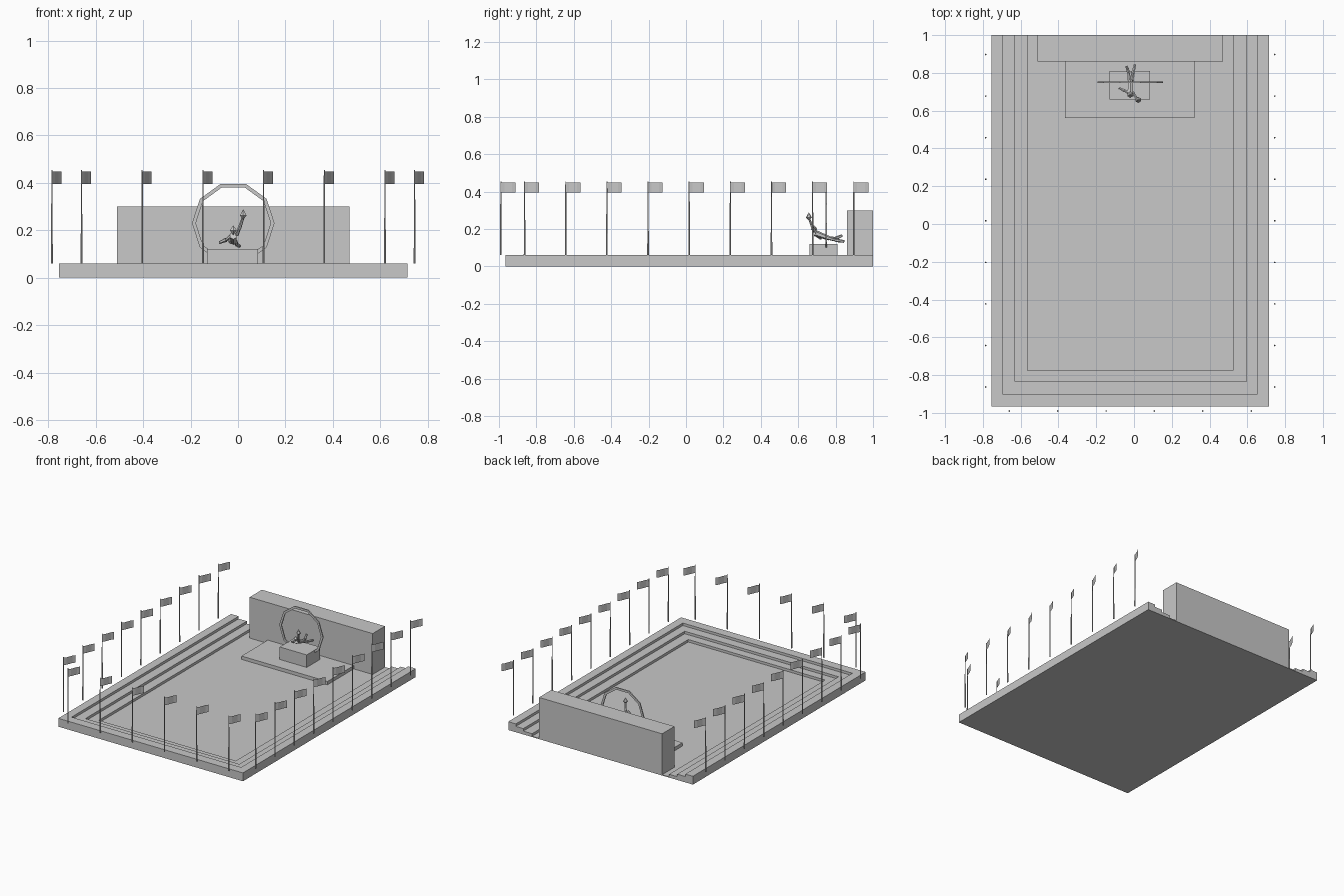
import bpy, bmesh, math
from mathutils import Vector

cube = bpy.data.objects.get("Cube")
if cube:
    bpy.data.objects.remove(cube, do_unlink=True)

GREY = (0.58, 0.58, 0.58, 1)
stone = bpy.data.materials.new("stone_grey")
stone.use_nodes = True
stone.diffuse_color = GREY
stone.node_tree.nodes["Principled BSDF"].inputs["Base Color"].default_value = GREY


def finish(name, bm, fix_normals=True):
    if fix_normals:
        bmesh.ops.recalc_face_normals(bm, faces=bm.faces)
    mesh = bpy.data.meshes.new(name)
    bm.to_mesh(mesh)
    bm.free()
    mesh.materials.append(stone)
    obj = bpy.data.objects.new(name, mesh)
    bpy.context.collection.objects.link(obj)
    return obj


def box(name, lo, hi):
    bm = bmesh.new()
    lo, hi = Vector(lo), Vector(hi)
    bmesh.ops.create_cube(bm, size=1)
    for v in bm.verts:
        v.co = (lo + hi) / 2 + v.co * (hi - lo)
    return finish(name, bm)


def rod(bm, a, b, r1, r2, sides=6):
    a, b = Vector(a), Vector(b)
    d = b - a
    new = bmesh.ops.create_cone(bm, cap_ends=True, segments=sides, radius1=r1,
                                radius2=r2, depth=d.length)["verts"]
    turn = d.to_track_quat('Z', 'Y')
    for v in new:
        v.co = (a + b) / 2 + turn @ v.co


def limb(name, points, r1, r2):
    bm = bmesh.new()
    for a, b in zip(points, points[1:]):
        rod(bm, a, b, r1, r2)
    return finish(name, bm)


def gem(name, centre, radius, up, down):
    bm = bmesh.new()
    c = Vector(centre)
    rod(bm, c, c + Vector((0, 0, up)), radius, 0)
    rod(bm, c, c - Vector((0, 0, down)), radius, 0)
    return finish(name, bm)


# Sunken court: a stepped profile swept round three sides, open at the back
BACK = 1.0
outlines = [(-0.755, 0.715, -0.965), (-0.695, 0.655, -0.9),
            (-0.63, 0.595, -0.835), (-0.565, 0.525, -0.775)]
profile = [(0, 0)]
for i in range(3):
    top = 0.06 - 0.018 * i
    profile += [(i, top), (i + 1, top)]
profile.append((3, 0.006))

bm = bmesh.new()
rows = []
for i, z in profile:
    left, right, front = outlines[i]
    path = [(left, BACK), (left, front), (right, front), (right, BACK)]
    rows.append([bm.verts.new((x, y, z)) for x, y in path])
for a, b in zip(rows, rows[1:]):
    for k in range(3):
        bm.faces.new((a[k], a[k + 1], b[k + 1], b[k]))
bm.faces.new(rows[0])
bm.faces.new(rows[-1])
bm.faces.new([r[0] for r in rows] + [r[3] for r in reversed(rows)])
finish("stepped_court", bm)

# Back wall, stage and podium
box("back_wall", (-0.51, 0.86, 0), (0.47, BACK, 0.3))
box("stage", (-0.365, 0.56, 0.003), (0.32, 0.865, 0.03))
box("podium", (-0.13, 0.66, 0.028), (0.085, 0.81, 0.12))

# Ten-sided flat hoop standing in the podium
bm = bmesh.new()
SIDES = 10
rings = []
for i in range(SIDES):
    ang = math.tau * i / SIDES
    rings.append([bm.verts.new((-0.02 + r * math.cos(ang), 0.75 + y, 0.23 + r * math.sin(ang)))
                  for r, y in ((0.174, -0.004), (0.174, 0.004), (0.158, 0.004), (0.158, -0.004))])
for i in range(SIDES):
    a, b = rings[i], rings[(i + 1) % SIDES]
    for k in range(4):
        bm.faces.new((a[k], a[(k + 1) % 4], b[(k + 1) % 4], b[k]))
finish("hoop", bm)

# Leaping figure holding a torch
limb("figure_torso", [(-0.02, 0.69, 0.178), (-0.018, 0.765, 0.15)], 0.017, 0.012)
gem("figure_head", (-0.02, 0.685, 0.2), 0.017, 0.02, 0.02)
limb("figure_raised_arm", [(-0.005, 0.695, 0.18), (0.005, 0.678, 0.205), (0.02, 0.66, 0.25)], 0.008, 0.006)
gem("torch_flame", (0.022, 0.657, 0.262), 0.016, 0.027, 0.018)
limb("figure_low_arm", [(-0.03, 0.695, 0.175), (-0.05, 0.705, 0.16), (-0.078, 0.72, 0.148)], 0.009, 0.006)
limb("figure_right_leg", [(-0.025, 0.76, 0.152), (-0.028, 0.8, 0.15), (-0.04, 0.835, 0.165)], 0.01, 0.007)
limb("figure_left_leg", [(-0.012, 0.76, 0.152), (-0.005, 0.8, 0.14), (0.005, 0.845, 0.133)], 0.01, 0.007)

# Flagpoles along both sides and the front
spots = [(x, 0.897 - 0.22 * i) for x in (-0.785, 0.745) for i in range(9)]
spots += [(-0.66 + 0.256 * i, -0.99) for i in range(6)]
for n, (x, y) in enumerate(spots, 1):
    bm = bmesh.new()
    rod(bm, (x, y, 0.06), (x, y, 0.455), 0.0045, 0.0025)
    finish(f"flagpole_{n}", bm)

    # Thin cloth with a slight ripple
    bm = bmesh.new()
    cols = []
    for i in range(5):
        t = i / 4
        ripple = 0.002 * math.sin(math.tau * t)
        cols.append([bm.verts.new((x + 0.04 * t + ripple, y + 0.078 * t - ripple / 2, z))
                     for z in (0.395, 0.448)])
    for a, b in zip(cols, cols[1:]):
        bm.faces.new((a[0], b[0], b[1], a[1]))
    finish(f"flag_{n}", bm, False)
